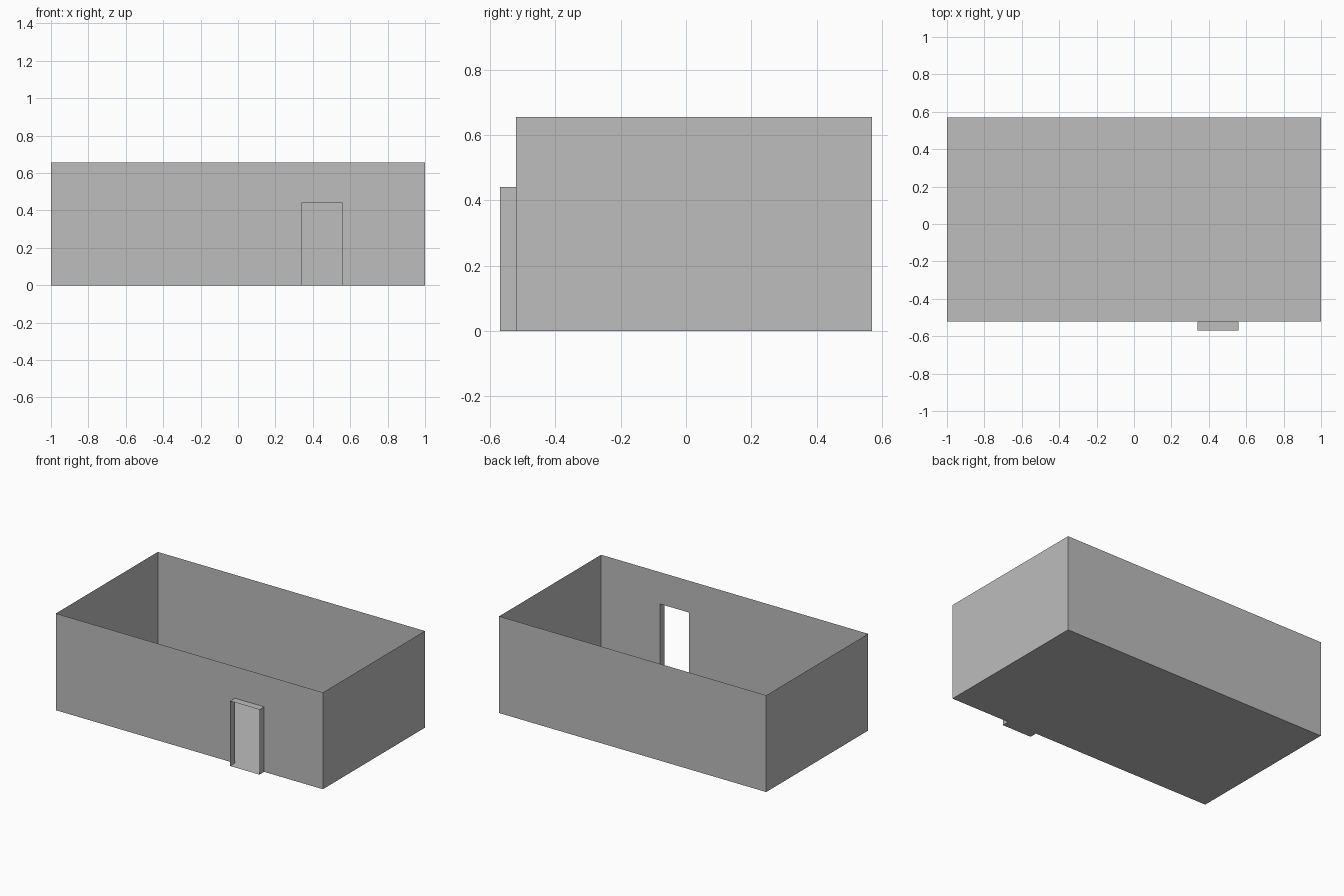
import bpy, bmesh

cube = bpy.data.objects.get("Cube")
if cube:
    bpy.data.objects.remove(cube, do_unlink=True)

# Single plain grey
grey = bpy.data.materials.new("plain_grey")
grey.use_nodes = True
colour = (0.51, 0.51, 0.51, 1)
grey.diffuse_color = colour
grey.node_tree.nodes["Principled BSDF"].inputs["Base Color"].default_value = colour

# Main dimensions
LEFT, RIGHT = -1.0, 1.0
FRONT, BACK = -0.52, 0.57
HEIGHT = 0.655
DOOR_L, DOOR_R, DOOR_TOP = 0.34, 0.56, 0.44
PORCH = -0.57


def make_sheets(name, quads):
    """Build one thin-sheet object from a list of four-cornered faces."""
    bm = bmesh.new()
    for quad in quads:
        bm.faces.new([bm.verts.new(p) for p in quad])
    bmesh.ops.remove_doubles(bm, verts=bm.verts, dist=0.0001)
    mesh = bpy.data.meshes.new(name)
    bm.to_mesh(mesh)
    bm.free()
    mesh.materials.append(grey)
    obj = bpy.data.objects.new(name, mesh)
    bpy.context.collection.objects.link(obj)
    return obj


def wall(a, b, z0, z1):
    """Upright sheet between two plan points."""
    return [(*a, z0), (*b, z0), (*b, z1), (*a, z1)]


def slab(x0, x1, y0, y1, z):
    """Level sheet."""
    return [(x0, y0, z), (x1, y0, z), (x1, y1, z), (x0, y1, z)]


# Floor of the room
make_sheets("floor", [slab(LEFT, RIGHT, FRONT, BACK, 0)])

# Side and back walls, open at the top
make_sheets("side_and_back_walls", [
    wall((RIGHT, FRONT), (RIGHT, BACK), 0, HEIGHT),
    wall((RIGHT, BACK), (LEFT, BACK), 0, HEIGHT),
    wall((LEFT, BACK), (LEFT, FRONT), 0, HEIGHT),
])

# Front wall around the doorway
make_sheets("front_wall", [
    wall((LEFT, FRONT), (DOOR_L, FRONT), 0, HEIGHT),
    wall((DOOR_L, FRONT), (DOOR_R, FRONT), DOOR_TOP, HEIGHT),
    wall((DOOR_R, FRONT), (RIGHT, FRONT), 0, HEIGHT),
])

# Doorway lining projecting outward, open at both ends
make_sheets("doorway_lining", [
    wall((DOOR_L, FRONT), (DOOR_L, PORCH), 0, DOOR_TOP),
    wall((DOOR_R, PORCH), (DOOR_R, FRONT), 0, DOOR_TOP),
    slab(DOOR_L, DOOR_R, PORCH, FRONT, DOOR_TOP),
    slab(DOOR_L, DOOR_R, PORCH, FRONT, 0),
])
